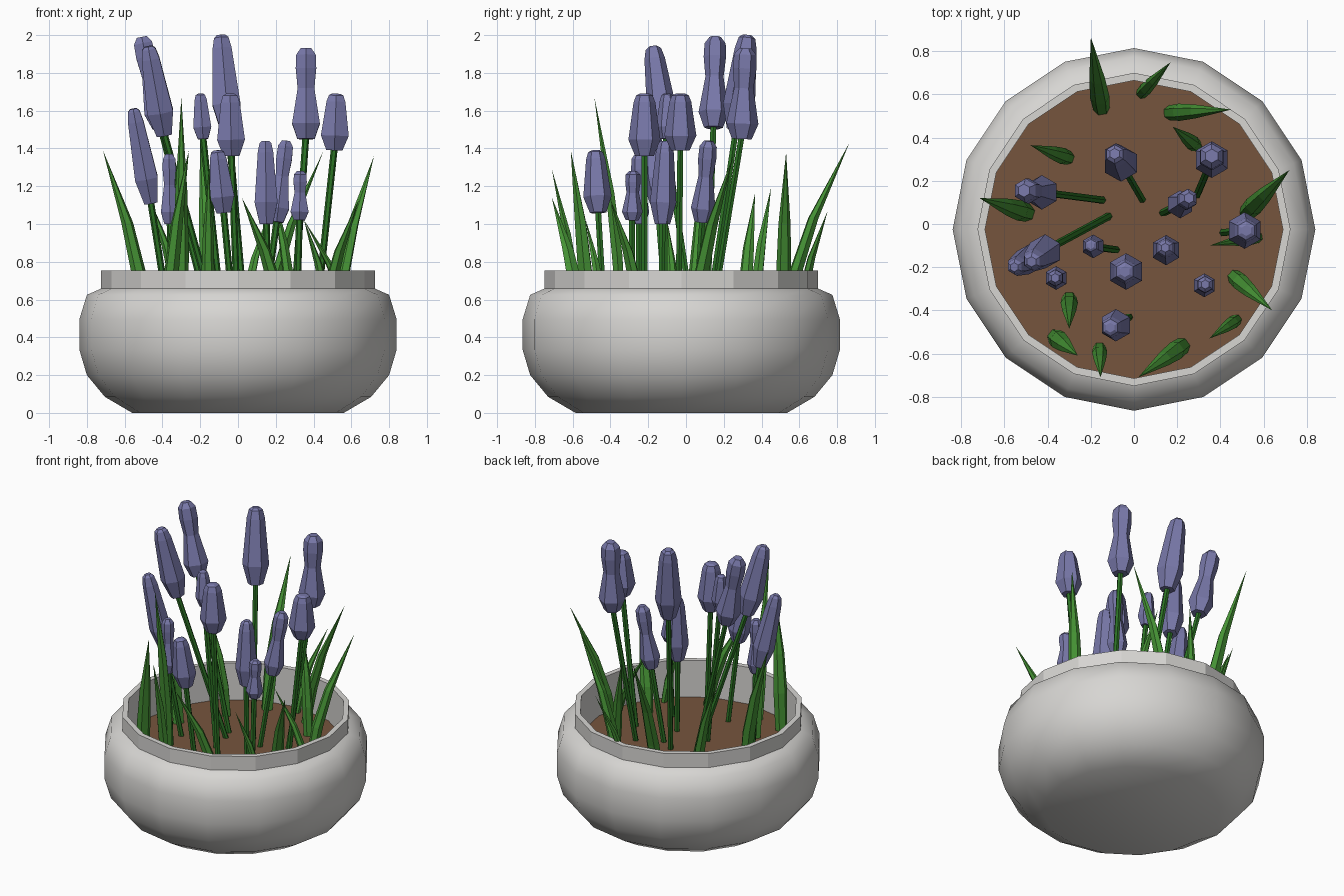
import bpy, bmesh, math
from mathutils import Vector

if "Cube" in bpy.data.objects:
    bpy.data.objects.remove(bpy.data.objects["Cube"])

CY = -0.025      # pot centre in y
SOIL_Z = 0.50


def material(name, rgb):
    m = bpy.data.materials.new(name)
    m.diffuse_color = (*rgb, 1)
    m.use_nodes = True
    m.node_tree.nodes["Principled BSDF"].inputs["Base Color"].default_value = m.diffuse_color
    return m


STONE = material("pale stone", (0.68, 0.67, 0.65))
SOIL = material("brown soil", (0.18, 0.09, 0.047))
STEM = material("dark green", (0.025, 0.17, 0.018))
LEAF = material("leaf green", (0.06, 0.29, 0.035))
BUD = material("violet blue", (0.19, 0.19, 0.40))


def loft(name, mat, rings, cap_start=True, cap_end=True, smooth=None):
    """Skin a list of rings (lists of points); a one-point ring is a tip."""
    bm = bmesh.new()
    vs = [[bm.verts.new(p) for p in r] for r in rings]
    for a, b in zip(vs, vs[1:]):
        n = len(a)
        for i in range(n):
            j = (i + 1) % n
            if len(b) == 1:
                bm.faces.new((a[i], a[j], b[0]))
            else:
                bm.faces.new((a[i], a[j], b[j], b[i]))
    if cap_start:
        bm.faces.new(vs[0][::-1])
    if cap_end and len(vs[-1]) > 2:
        bm.faces.new(vs[-1])
    bmesh.ops.recalc_face_normals(bm, faces=bm.faces)
    me = bpy.data.meshes.new(name)
    bm.to_mesh(me)
    bm.free()
    me.materials.append(mat)
    ob = bpy.data.objects.new(name, me)
    bpy.context.collection.objects.link(ob)
    if smooth:
        bpy.ops.object.select_all(action='DESELECT')
        ob.select_set(True)
        bpy.context.view_layer.objects.active = ob
        bpy.ops.object.shade_smooth_by_angle(angle=math.radians(smooth))
    return ob


def ring(c, u, v, n):
    """Ellipse of n points about c, spanned by the vectors u and v."""
    c = Vector(c)
    return [c + u * math.cos(2 * math.pi * i / n) + v * math.sin(2 * math.pi * i / n)
            for i in range(n)]


def lathe(profile, n=16):
    return [ring((0, CY, z), Vector((r, 0, 0)), Vector((0, r, 0)), n) for r, z in profile]


# Pot: rounded bowl, upright faceted rim with inner wall, soil
loft("pot_bowl", STONE, lathe([(0.56, 0), (0.705, 0.085), (0.80, 0.20), (0.84, 0.335),
                               (0.84, 0.495), (0.80, 0.625), (0.725, 0.658)]),
     cap_end=False, smooth=50)
loft("pot_rim", STONE, lathe([(0.725, 0.655), (0.725, 0.755), (0.69, 0.755), (0.69, 0.48)]),
     cap_start=False, cap_end=False)
loft("soil", SOIL, lathe([(0.692, SOIL_Z - 0.02), (0.692, SOIL_Z)]))

# Bud outlines: (height fraction, radius fraction)
PLAIN = [(0, 0.58), (0.26, 1), (0.86, 0.68), (0.97, 0.52), (1, 0.3)]
WAISTED = [(0, 0.62), (0.17, 1), (0.56, 0.6), (0.78, 0.74), (0.93, 0.7), (1, 0.38)]

# Flowers: stem foot (x, y), bud base, bud tip, bud radius, outline
FLOWERS = [
    ((0.04, 0.11), (-0.05, 0.265, 1.50), (-0.09, 0.325, 2.00), 0.085, PLAIN),
    ((-0.14, 0.11), (-0.41, 0.145, 1.51), (-0.51, 0.155, 1.99), 0.08, WAISTED),
    ((-0.11, 0.04), (-0.39, -0.11, 1.47), (-0.475, -0.175, 1.94), 0.08, PLAIN),
    ((-0.36, -0.10), (-0.46, -0.15, 1.11), (-0.555, -0.20, 1.61), 0.07, PLAIN),
    ((0.29, 0.13), (0.36, 0.295, 1.45), (0.36, 0.315, 1.93), 0.085, WAISTED),
    ((-0.08, -0.12), (-0.185, -0.105, 1.45), (-0.20, -0.10, 1.69), 0.055, PLAIN),
    ((0.0, -0.22), (-0.035, -0.22, 1.36), (-0.042, -0.22, 1.69), 0.085, PLAIN),
    ((0.41, -0.04), (0.51, -0.03, 1.39), (0.52, -0.03, 1.69), 0.085, PLAIN),
    ((0.16, -0.13), (0.15, -0.125, 1.00), (0.145, -0.11, 1.44), 0.07, PLAIN),
    ((0.13, 0.05), (0.205, 0.085, 1.01), (0.255, 0.12, 1.44), 0.065, WAISTED),
    ((0.31, -0.29), (0.325, -0.285, 1.02), (0.33, -0.28, 1.28), 0.055, WAISTED),
    ((-0.34, -0.25), (-0.36, -0.25, 1.00), (-0.365, -0.25, 1.37), 0.055, WAISTED),
    ((-0.02, -0.43), (-0.075, -0.465, 1.06), (-0.11, -0.48, 1.39), 0.075, PLAIN),
]
for i, (foot, base, tip, r, outline) in enumerate(FLOWERS, 1):
    base, tip = Vector(base), Vector(tip)
    axis = tip - base
    v = axis.normalized().cross(Vector((1, 0, 0))).normalized()   # points along y
    u = v.cross(axis).normalized()
    loft(f"bud_{i}", BUD, [ring(base + axis * t, v * r * k, u * r * k, 6)
                           for t, k in outline])
    s = 0.018
    loft(f"stem_{i}", STEM, [ring(p, Vector((s, 0, 0)), Vector((0, s, 0)), 6)
                             for p in ((*foot, SOIL_Z - 0.03), base + axis * 0.05)])

# Leaves: foot (x, y), tip (x, y, z), half width
LEAVES = [
    ((-0.15, 0.53), (-0.20, 0.865, 1.43), 0.045),
    ((0.03, 0.60), (0.17, 0.75, 1.07), 0.03),
    ((0.16, 0.515), (0.45, 0.53, 1.38), 0.04),
    ((0.29, 0.36), (0.18, 0.45, 1.19), 0.035),
    ((0.52, 0.05), (0.72, 0.25, 1.36), 0.045),
    ((0.58, -0.06), (0.35, -0.10, 1.02), 0.03),
    ((0.46, -0.24), (0.64, -0.40, 1.13), 0.04),
    ((0.48, -0.44), (0.35, -0.53, 1.02), 0.03),
    ((0.23, -0.56), (0.02, -0.71, 1.14), 0.045),
    ((-0.16, -0.57), (-0.155, -0.71, 1.29), 0.035),
    ((-0.37, -0.52), (-0.26, -0.61, 1.39), 0.045),
    ((-0.30, -0.34), (-0.30, -0.485, 1.67), 0.04),
    ((-0.49, 0.05), (-0.715, 0.12, 1.39), 0.048),
    ((-0.30, 0.305), (-0.48, 0.365, 1.16), 0.038),
]
for i, (foot, tip, w) in enumerate(LEAVES, 1):
    a, b = Vector((*foot, SOIL_Z - 0.02)), Vector(tip)
    out = Vector((b.x - a.x, b.y - a.y, 0))
    d = out.normalized()
    side = Vector((-d.y, d.x, 0))
    rings = []
    for t, lean, k in ((0, 0, 0.85), (0.3, 0.17, 1), (0.58, 0.43, 0.8)):
        c = a + out * lean
        c.z = a.z + (b.z - a.z) * t
        rings.append(ring(c, side * w * k, d * w * 0.8 * k, 6))
    loft(f"leaf_{i}", LEAF, rings + [[b]])
